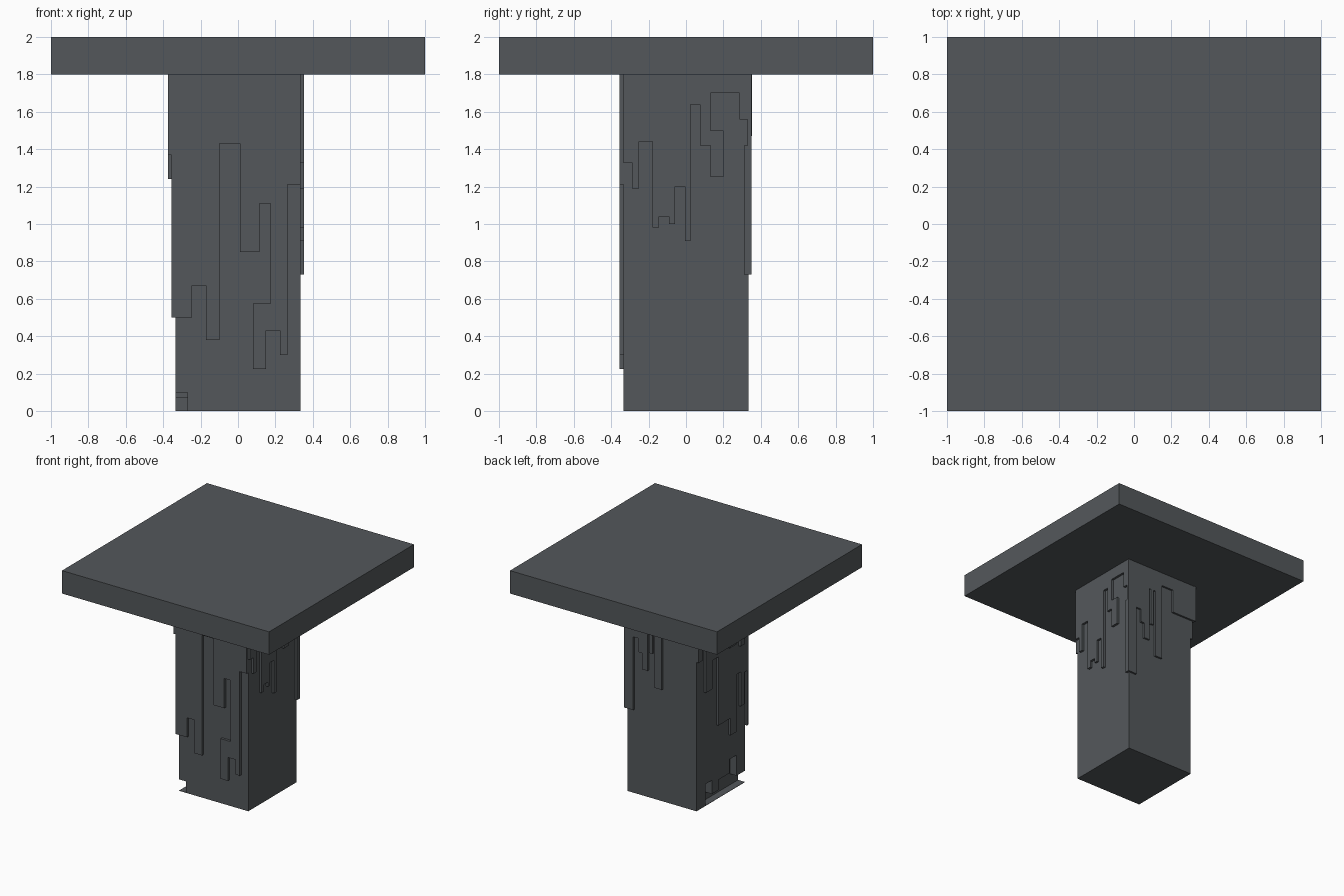
import bpy, bmesh

stone = bpy.data.materials.new("dark_grey")
stone.diffuse_color = (0.088, 0.097, 0.105, 1)
TOP = 1.8


def finish(name, bm):
    bmesh.ops.recalc_face_normals(bm, faces=bm.faces)
    me = bpy.data.meshes.new(name)
    bm.to_mesh(me)
    bm.free()
    me.materials.append(stone)
    ob = bpy.data.objects.new(name, me)
    bpy.context.collection.objects.link(ob)


def box(name, lo, hi):
    bm = bmesh.new()
    bmesh.ops.create_cube(bm, size=1)
    for v in bm.verts:
        v.co = [lo[i] + (v.co[i] + 0.5) * (hi[i] - lo[i]) for i in range(3)]
    finish(name, bm)


def plate(name, axis, d0, d1, edge):
    """Flat plate hanging from the slab; edge is its lower outline (u, z)."""
    outline = edge + [(edge[-1][0], TOP), (edge[0][0], TOP)]
    bm = bmesh.new()
    place = (lambda u, z, d: (d, u, z)) if axis == "x" else (lambda u, z, d: (u, d, z))
    a = [bm.verts.new(place(u, z, d0)) for u, z in outline]
    b = [bm.verts.new(place(u, z, d1)) for u, z in outline]
    bm.faces.new(a)
    bm.faces.new(b)
    n = len(a)
    for i in range(n):
        j = (i + 1) % n
        bm.faces.new((a[i], a[j], b[j], b[i]))
    finish(name, bm)


def steps(start, *runs):
    """Staircase edge: each run is (end u, bottom z)."""
    pts, u = [], start
    for end, z in runs:
        pts += [(u, z), (end, z)]
        u = end
    return pts


# top slab, column core and thin foot
box("top_slab", (-1, -1, TOP), (1, 1, 2))
box("column_core", (-0.27, -0.333, 0), (0.333, 0.333, TOP))
box("foot_sheet", (-0.335, -0.333, 0), (-0.27, 0.333, 0.003))

# left side: broken column face, then two dripping layers
plate("left_column_face", "x", -0.335, -0.27, steps(
    -0.333, (-0.22, 0.10), (-0.12, 0.28), (0.03, 0.16), (0.12, 0.07),
    (0.21, 0.19), (0.333, 0.003)))
plate("left_drip_inner", "x", -0.355, -0.335, steps(
    -0.333, (-0.30, 0.98), (-0.25, 0.70), (-0.19, 1.0), (-0.11, 0.5),
    (0.06, 0.65), (0.14, 1.25), (0.23, 1.0), (0.28, 1.45), (0.333, 1.3)))
plate("left_drip_outer", "x", -0.375, -0.355, steps(
    -0.355, (-0.28, 1.37), (-0.22, 1.24), (-0.16, 1.5), (-0.07, 1.28),
    (0.04, 1.55), (0.12, 1.35), (0.2, 1.6), (0.353, 1.47)))

# front drips
plate("front_drip", "y", -0.355, -0.333,
      steps(-0.355, (-0.245, 0.5), (-0.17, 0.67), (-0.10, 0.38), (0.01, 1.43),
            (0.115, 0.85), (0.175, 1.11))
      + [(0.175, 0.575), (0.08, 0.575)]
      + steps(0.08, (0.15, 0.225), (0.225, 0.43), (0.265, 0.30), (0.333, 1.21)))

# right drips
plate("right_drip", "x", 0.333, 0.353,
      steps(-0.338, (-0.29, 1.33), (-0.25, 1.19), (-0.18, 1.44), (-0.145, 0.98),
            (-0.09, 1.04), (-0.06, 1.0), (-0.005, 1.2), (0.025, 0.91),
            (0.075, 1.64), (0.13, 1.42), (0.2, 1.25))
      + [(0.2, 1.5), (0.13, 1.5)]
      + steps(0.13, (0.285, 1.7), (0.33, 1.56))
      + [(0.33, 1.42), (0.31, 1.42), (0.31, 0.73), (0.35, 0.73)])

# back drips
plate("back_drip", "y", 0.333, 0.35, steps(
    -0.355, (-0.13, 1.47), (-0.01, 1.68), (0.06, 0.98), (0.08, 1.6),
    (0.11, 1.27), (0.125, 1.6), (0.18, 1.11), (0.215, 1.25), (0.265, 1.37),
    (0.333, 0.73)))
